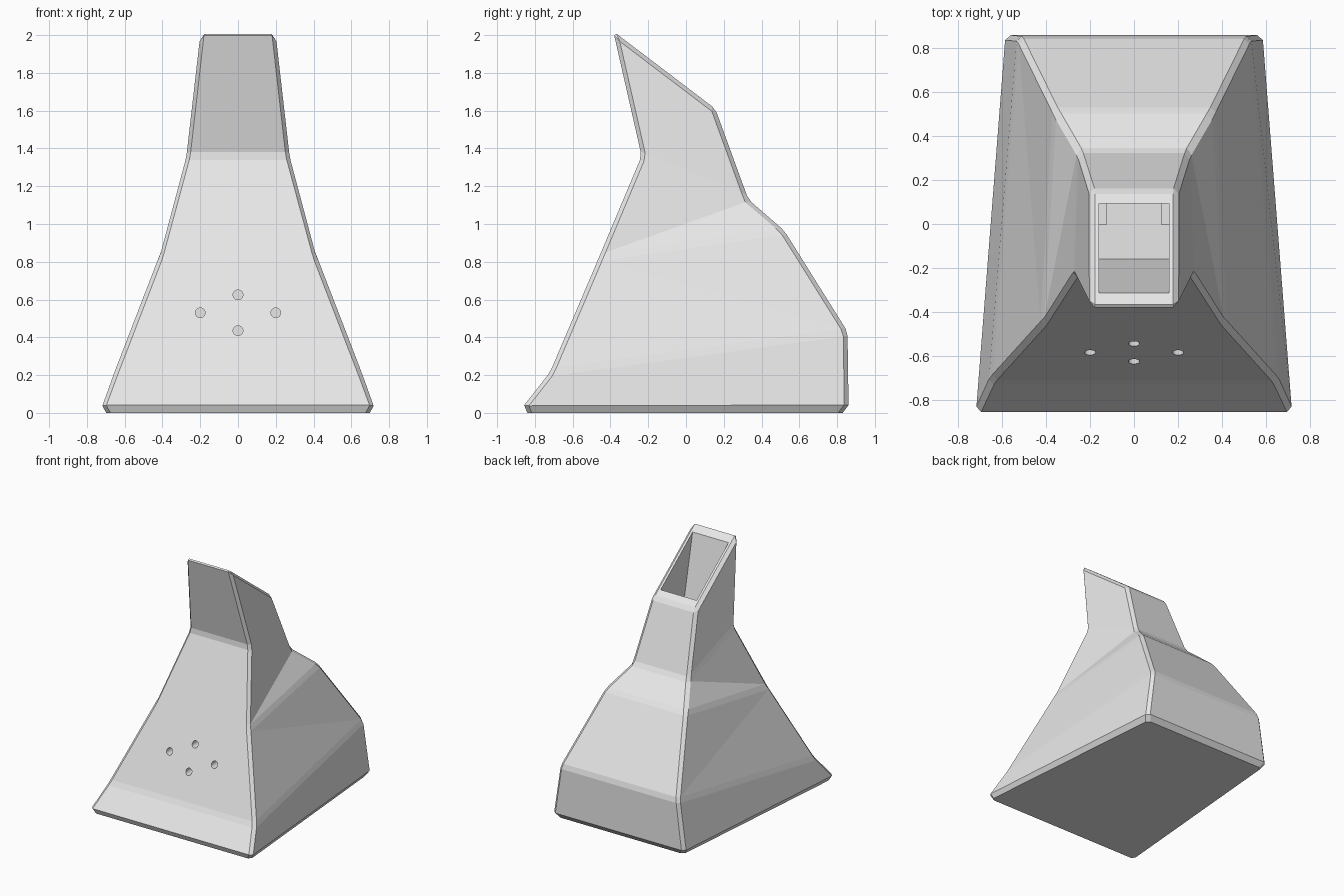
import bpy, bmesh, math
from mathutils import Matrix, Vector

cube = bpy.data.objects.get("Cube")
if cube:
    bpy.data.objects.remove(cube, do_unlink=True)

grey = bpy.data.materials.new("light_grey")
grey.use_nodes = True
grey.diffuse_color = (0.8, 0.8, 0.8, 1)
grey.node_tree.nodes["Principled BSDF"].inputs["Base Color"].default_value = (0.8, 0.8, 0.8, 1)


def finish(name, bm):
    bmesh.ops.recalc_face_normals(bm, faces=bm.faces[:])
    mesh = bpy.data.meshes.new(name)
    bm.to_mesh(mesh)
    bm.free()
    mesh.materials.append(grey)
    obj = bpy.data.objects.new(name, mesh)
    bpy.context.collection.objects.link(obj)
    return obj


def loft(name, rings, folded=(), bevel=0.0, plain=0):
    """Stack four-cornered rings; each ring is front and back (half width, y, z).
    Side panels of the folded levels are creased from front-top/back-bottom or reverse."""
    bm = bmesh.new()
    loops = []
    for (fx, fy, fz), (bx, by, bz) in rings:
        corners = ((-fx, fy, fz), (fx, fy, fz), (bx, by, bz), (-bx, by, bz))
        loops.append([bm.verts.new(c) for c in corners])
    folds = dict(folded)
    bm.faces.new(loops[0])
    bm.faces.new(loops[-1])
    soft = []
    for level, (low, high) in enumerate(zip(loops, loops[1:])):
        for i in range(4):
            j = (i + 1) % 4
            quad = [low[i], low[j], high[j], high[i]]
            if i % 2 and level in folds:
                # panel 1 runs front to back, panel 3 back to front
                start = (folds[level] + (i == 3)) % 2
                q = quad[start:] + quad[:start]
                bm.faces.new((q[0], q[1], q[2]))
                bm.faces.new((q[0], q[2], q[3]))
            else:
                bm.faces.new(quad)
        soft += [bm.edges.get((low[i], high[i])) for i in range(4)]
    for loop in loops[plain:]:
        soft += [bm.edges.get((loop[i], loop[(i + 1) % 4])) for i in range(4)]
    if bevel:
        bmesh.ops.bevel(bm, geom=soft, offset=bevel, offset_type='OFFSET',
                        segments=1, profile=0.5, affect='EDGES', clamp_overlap=True)
    return finish(name, bm)


# Faceted body, from the chamfered foot to the slanted rim
body = loft("faceted_body", [
    ((0.70, -0.84, 0.0), (0.56, 0.83, 0.0)),
    ((0.72, -0.857, 0.04), (0.585, 0.86, 0.04)),
    ((0.655, -0.72, 0.215), (0.53, 0.855, 0.43)),
    ((0.42, -0.46, 0.825), (0.365, 0.52, 0.965)),
    ((0.275, -0.235, 1.36), (0.255, 0.33, 1.13)),
    ((0.20, -0.385, 2.02), (0.20, 0.155, 1.61)),
], folded=((2, 1), (3, 0)), bevel=0.022, plain=2)


def cut(target, cutter):
    cutter.hide_render = True
    mod = target.modifiers.new("cut", 'BOOLEAN')
    mod.operation = 'DIFFERENCE'
    mod.solver = 'EXACT'
    mod.object = cutter
    bpy.context.view_layer.objects.active = target
    bpy.ops.object.modifier_apply(modifier=mod.name)
    bpy.data.objects.remove(cutter, do_unlink=True)


# Open pocket at the top
cut(body, loft("pocket_cutter", [
    ((0.16, -0.16, 1.25), (0.16, 0.24, 1.25)),
    ((0.16, -0.342, 2.1), (0.16, -0.065, 2.1)),
]))

# Four round holes in the front panel
bm = bmesh.new()
for x, z in ((-0.2, 0.53), (0.2, 0.53), (0, 0.625), (0, 0.435)):
    place = Matrix.Translation((x, -0.58, z)) @ Matrix.Rotation(math.radians(90), 4, 'X')
    bmesh.ops.create_cone(bm, cap_ends=True, segments=24, radius1=0.026,
                          radius2=0.026, depth=0.2, matrix=place)
cut(body, finish("hole_cutter", bm))

# Small tabs on the pocket floor
for side, label in ((1, "left"), (-1, "right")):
    bm = bmesh.new()
    place = Matrix.Translation((side * 0.145, 0.045, 1.285)) @ Matrix.Diagonal((0.04, 0.1, 0.08, 1))
    bmesh.ops.create_cube(bm, size=1, matrix=place)
    finish(label + "_pocket_tab", bm)
